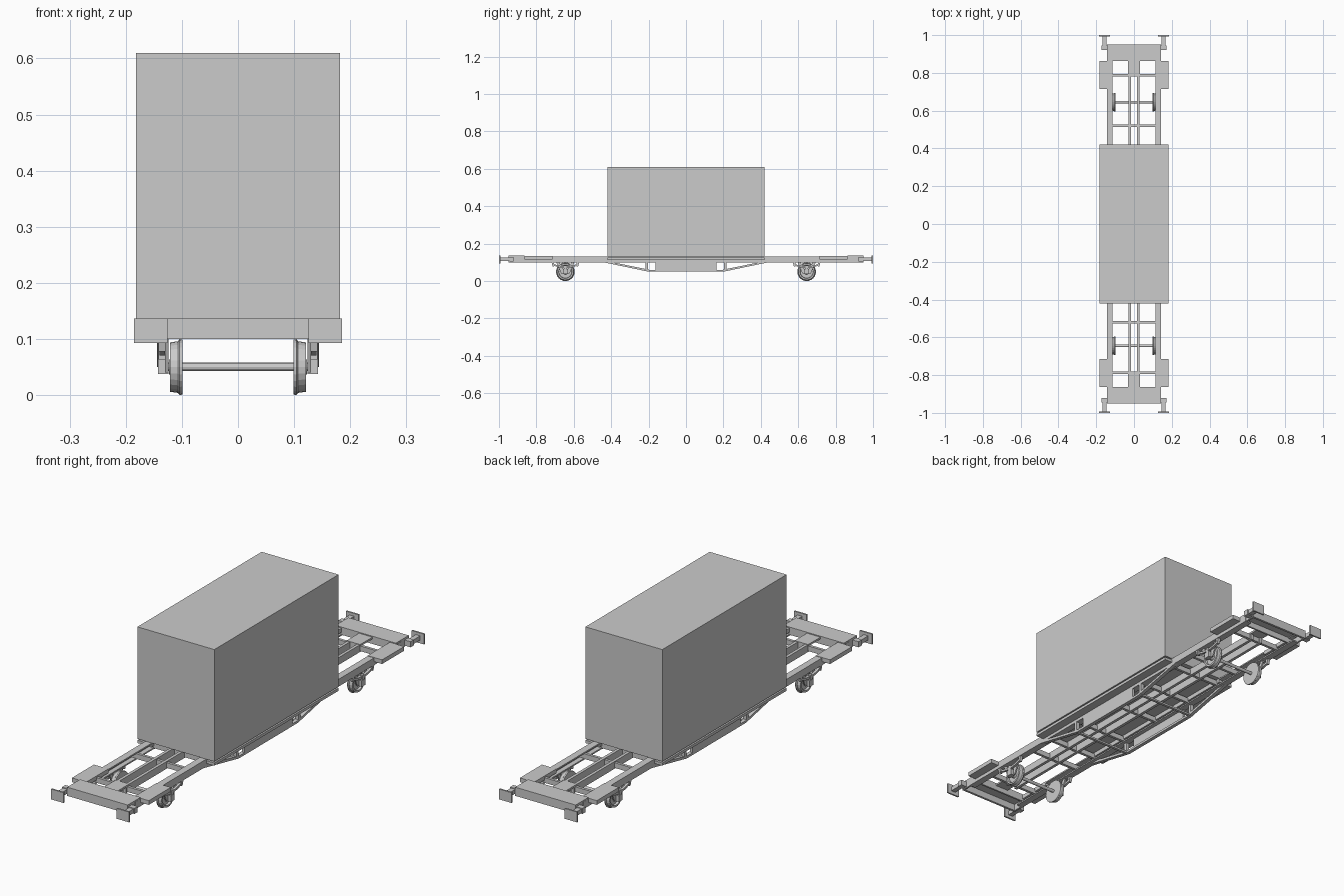
import bpy, bmesh, math

if "Cube" in bpy.data.objects:
    bpy.data.objects.remove(bpy.data.objects["Cube"])

SIDES = ((1, "right"), (-1, "left"))
ENDS = ((-1, "front"), (1, "back"))


def finish(name, bm):
    bmesh.ops.recalc_face_normals(bm, faces=bm.faces[:])
    me = bpy.data.meshes.new(name)
    bm.to_mesh(me)
    bm.free()
    ob = bpy.data.objects.new(name, me)
    bpy.context.collection.objects.link(ob)
    return ob


def prism(name, pts, x0, x1):
    """Extrude a (y, z) outline from x0 to x1."""
    bm = bmesh.new()
    f = bm.faces.new([bm.verts.new((x0, y, z)) for y, z in pts])
    r = bmesh.ops.extrude_face_region(bm, geom=[f])
    bmesh.ops.translate(bm, vec=(x1 - x0, 0, 0),
                        verts=[v for v in r["geom"] if isinstance(v, bmesh.types.BMVert)])
    return finish(name, bm)


def box(name, x0, x1, y0, y1, z0, z1):
    return prism(name, [(y0, z0), (y1, z0), (y1, z1), (y0, z1)], x0, x1)


def lathe(name, prof, cy, cz, n=24):
    """Revolve an (x, radius) profile about an axle line parallel to x."""
    bm = bmesh.new()
    vs = [bm.verts.new((x, 0, r)) for x, r in prof]
    es = [bm.edges.new(p) for p in zip(vs, vs[1:])]
    bmesh.ops.spin(bm, geom=vs + es, cent=(0, 0, 0), axis=(1, 0, 0),
                   angle=2 * math.pi, steps=n, use_duplicate=False)
    bmesh.ops.remove_doubles(bm, verts=bm.verts[:], dist=1e-5)
    bmesh.ops.translate(bm, vec=(0, cy, cz), verts=bm.verts[:])
    return finish(name, bm)


# container
box("container", -.182, .182, -.42, .42, .131, .61)

for s, sn in SIDES:
    # side sill, a channel open to the inside
    box(f"side_sill_web_{sn}", s * .135, s * .144, -.90, .90, .10, .131)
    box(f"side_sill_top_{sn}", s * .114, s * .144, -.90, .90, .125, .131)
    box(f"side_sill_bottom_{sn}", s * .114, s * .144, -.90, .90, .10, .106)
    # centre sill
    box(f"centre_sill_{sn}", s * .017, s * .030, -.80, .80, .10, .131)
    # underframe truss with posts and panel
    prism(f"truss_{sn}", [(-.44, .10), (-.20, .05), (.20, .05), (.44, .10), (.39, .10),
                          (.195, .06), (-.195, .06), (-.39, .10)], s * .128, s * .144)
    for e, en in ENDS:
        box(f"truss_post_{en}_{sn}", s * .128, s * .144, e * .203, e * .217, .055, .102)
    box(f"truss_panel_{sn}", s * .132, s * .144, -.162, .162, .05, .102)
    # ledge below the container
    box(f"container_ledge_{sn}", s * .114, s * .182, -.42, .42, .113, .125)

# cross members
for i, y in enumerate((-.788, -.52, -.40, -.21, 0, .21, .40, .52, .788)):
    box(f"cross_member_{i}", -.135, .135, y - .006, y + .006, .104, .126)
for e, en in ENDS:
    box(f"truss_tie_{en}", -.135, .135, e * .20, e * .212, .05, .058)

for e, en in ENDS:
    # headstock, hollow below
    box(f"headstock_top_{en}", -.143, .143, e * .863, e * .95, .129, .137)
    box(f"headstock_front_{en}", -.143, .143, e * .94, e * .95, .10, .137)
    box(f"headstock_inner_{en}", -.143, .143, e * .863, e * .871, .104, .137)
    box(f"coupling_plate_{en}", -.032, .032, e * .78, e * .87, .125, .133)
    cy, cz = e * .645, .05
    lathe(f"axle_{en}", [(-.143, 0), (-.143, .007), (.143, .007), (.143, 0)], cy, cz, 12)

    for s, sn in SIDES:
        t = f"{en}_{sn}"
        box(f"headstock_side_{t}", s * .135, s * .143, e * .863, e * .95, .10, .137)
        # end platform
        box(f"platform_{t}", s * .114, s * .182, e * .714, e * .863, .115, .133)
        # buffer
        box(f"buffer_housing_{t}", s * .142, s * .171, e * .922, e * .945, .104, .128)
        box(f"buffer_stem_{t}", s * .146, s * .167, e * .94, e * .995, .107, .125)
        box(f"buffer_plate_{t}", s * .126, s * .185, e * .993, e * 1.0, .093, .137)
        # wheel with flange
        prof = [(.099, 0), (.099, .049), (.104, .05), (.107, .046), (.121, .044),
                (.121, .036), (.112, .034), (.112, .015), (.123, .013), (.123, 0)]
        w = lathe(f"wheel_{t}", [(s * x, r) for x, r in prof], cy, cz)
        # axle guard, axle box, leaf spring and hangers
        prism(f"axle_guard_{t}", [(cy + a, z) for a, z in (
            (-.05, .104), (-.022, .04), (-.013, .04), (-.013, .07), (.013, .07),
            (.013, .04), (.022, .04), (.05, .104), (.036, .104), (.018, .08),
            (-.018, .08), (-.036, .104))], s * .124, s * .130)
        box(f"axle_box_{t}", s * .124, s * .143, cy - .013, cy + .013, .038, .064)
        arc = [-.066 + .132 * i / 8 for i in range(9)]
        low = [(cy + a, .084 - 3.2 * a * a * (-1)) for a in arc]
        low = [(y, .070 + (z - .084)) for y, z in low]
        prism(f"leaf_spring_{t}", low + [(y, z + .009) for y, z in reversed(low)],
              s * .130, s * .140)
        box(f"spring_buckle_{t}", s * .129, s * .142, cy - .007, cy + .007, .06, .084)
        for k in (-1, 1):
            prism(f"spring_hanger_{t}_{k}", [(cy + k * a, z) for a, z in (
                (.060, .078), (.068, .078), (.075, .104), (.060, .104))],
                s * .129, s * .142)
